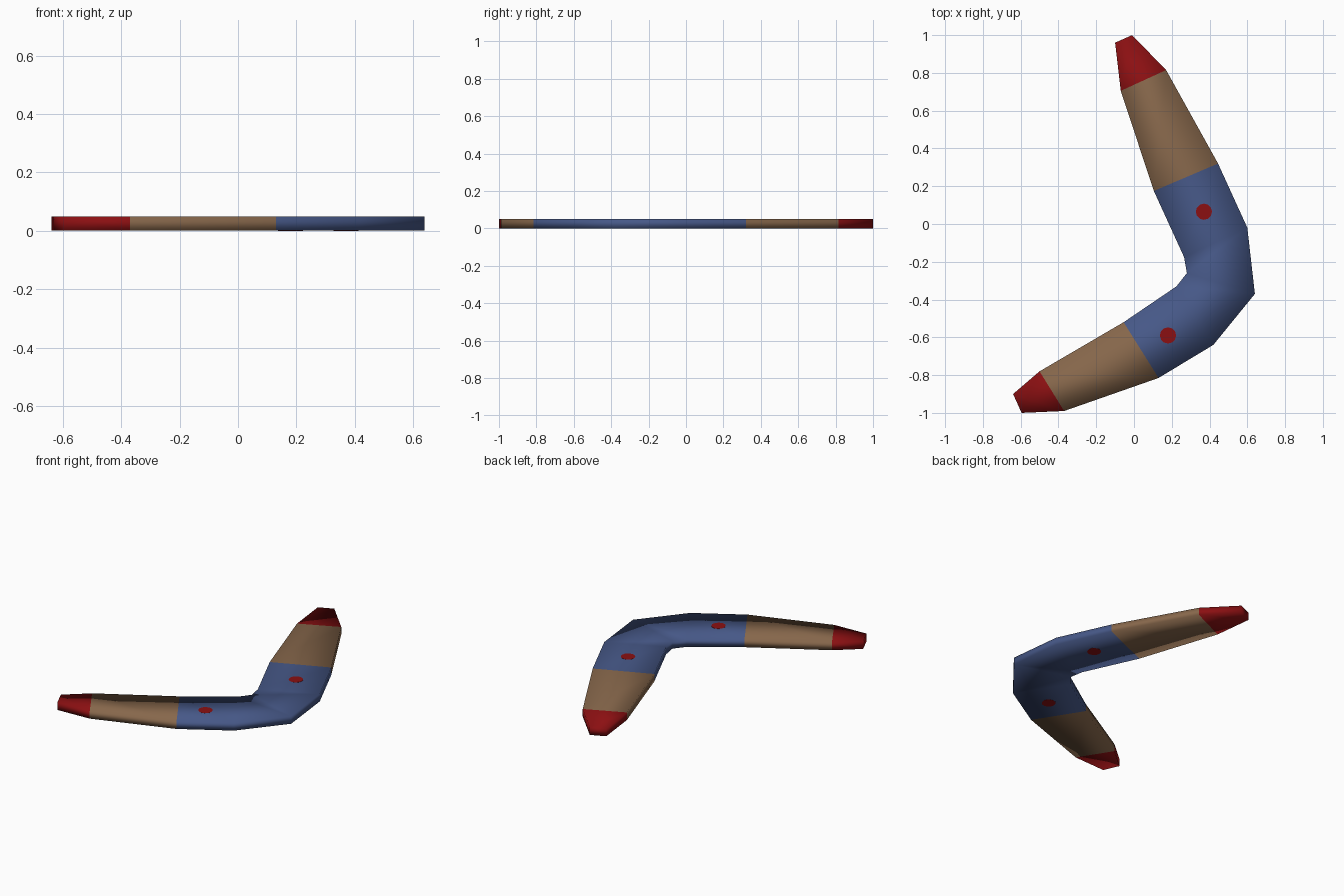
import bpy, bmesh

if "Cube" in bpy.data.objects:
    bpy.data.objects.remove(bpy.data.objects["Cube"])

TOP, BOTTOM = 0.0495, 0.0005


def material(name, colour):
    m = bpy.data.materials.new(name)
    m.diffuse_color = (*colour, 1)
    m.use_nodes = True
    m.node_tree.nodes["Principled BSDF"].inputs["Base Color"].default_value = m.diffuse_color
    return m


red = material("dark red", (0.26, 0.005, 0.006))
brown = material("wood brown", (0.24, 0.135, 0.070))
blue = material("slate blue", (0.062, 0.098, 0.245))

# Stations along the blade: outer edge x, y, then inner edge x, y
stations = [
    (-0.01, 1.00, -0.10, 0.96),
    (0.17, 0.815, -0.07, 0.705),
    (0.445, 0.32, 0.105, 0.175),
    (0.60, -0.02, 0.265, -0.175),
    (0.64, -0.37, 0.28, -0.26),
    (0.42, -0.64, 0.225, -0.33),
    (0.13, -0.815, -0.055, -0.52),
    (-0.37, -0.99, -0.50, -0.78),
    (-0.595, -1.00, -0.64, -0.90),
]
bands = [0, 1, 2, 2, 2, 2, 1, 0]  # tip, arm, elbow, arm, tip

# Blade: a rectangular section skinned along the stations, softly shaded
bm = bmesh.new()
rings = [[bm.verts.new(p) for p in ((ox, oy, BOTTOM), (ox, oy, TOP),
                                    (ix, iy, TOP), (ix, iy, BOTTOM))]
         for ox, oy, ix, iy in stations]
for a, b, band in zip(rings, rings[1:], bands):
    for i in range(4):
        j = (i + 1) % 4
        bm.faces.new((a[i], a[j], b[j], b[i])).material_index = band
bm.faces.new(rings[0])
bm.faces.new(rings[-1])
bmesh.ops.recalc_face_normals(bm, faces=bm.faces[:])
for f in bm.faces:
    f.smooth = True
mesh = bpy.data.meshes.new("blade")
bm.to_mesh(mesh)
bm.free()
for m in (red, brown, blue):
    mesh.materials.append(m)
bpy.context.collection.objects.link(bpy.data.objects.new("blade", mesh))

# Painted dots showing on the top and the underside
for label, x, y in (("long_arm", 0.37, 0.065), ("short_arm", 0.18, -0.59)):
    bpy.ops.mesh.primitive_cylinder_add(vertices=12, radius=0.043, depth=0.05,
                                        location=(x, y, 0.025))
    dot = bpy.context.object
    dot.name = label + "_dot"
    dot.data.materials.append(red)
